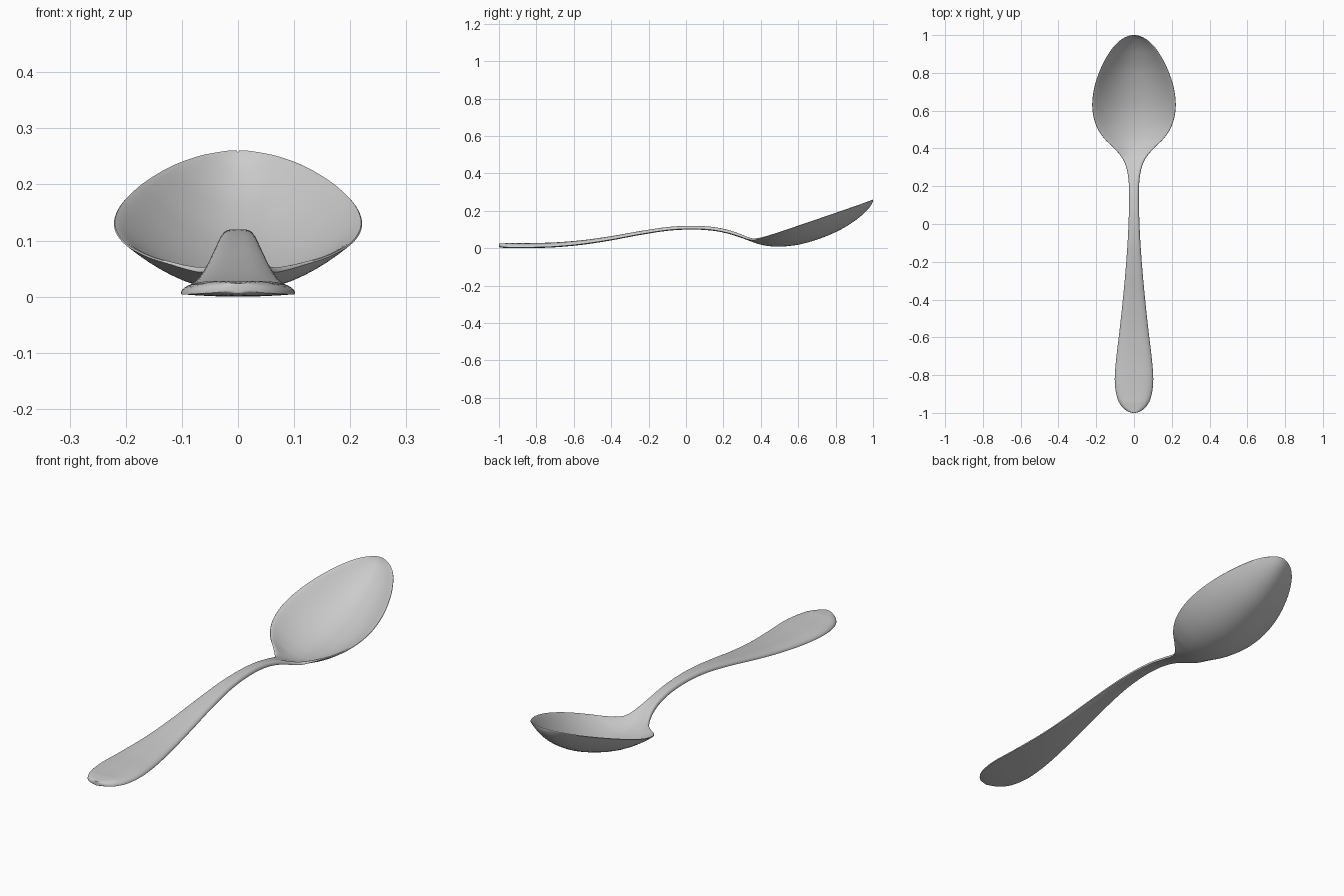
import bpy, bmesh, math

if "Cube" in bpy.data.objects:
    bpy.data.objects.remove(bpy.data.objects["Cube"])

# stations along the spoon: y, half width, centre underside z
KEYS = [
    (-1.00, 0.003, 0.006), (-0.985, 0.045, 0.003), (-0.95, 0.076, 0.001),
    (-0.90, 0.094, 0.000), (-0.82, 0.102, 0.001), (-0.70, 0.093, 0.005),
    (-0.55, 0.075, 0.019), (-0.40, 0.059, 0.042), (-0.25, 0.045, 0.070),
    (-0.10, 0.034, 0.093), (0.03, 0.028, 0.100), (0.14, 0.026, 0.094),
    (0.22, 0.028, 0.079), (0.28, 0.036, 0.061), (0.33, 0.052, 0.043),
    (0.37, 0.078, 0.028), (0.41, 0.115, 0.017), (0.46, 0.164, 0.010),
    (0.53, 0.204, 0.010), (0.62, 0.221, 0.023), (0.72, 0.211, 0.053),
    (0.82, 0.178, 0.096), (0.90, 0.136, 0.145), (0.95, 0.098, 0.185),
    (0.985, 0.054, 0.223), (1.00, 0.003, 0.252),
]
STEPS, HALF = 6, 24


def spline(a, b, c, d, t):
    return tuple(0.5 * (2 * q + (r - p) * t + (2 * p - 5 * q + 4 * r - s) * t * t
                        + (3 * q - p - 3 * r + s) * t ** 3)
                 for p, q, r, s in zip(a, b, c, d))


def ramp(a, b, v):
    t = min(1, max(0, (v - a) / (b - a)))
    return t * t * (3 - 2 * t)


def mirrored(key):
    # ghost station beyond a tip, so the outline closes round
    return (key[0], -key[1], key[2])


def section(y, w, zb):
    bowl = ramp(0.2, 0.45, y)
    # the rim follows a straight sloping line and fades into the handle
    d = 0.343 * y - 0.087 - zb
    rise = max(0.004, 0.5 * (d + math.hypot(d, 0.03 * (1 - y))))
    # thin crisp-edged bowl, thicker domed handle
    thick = 0.02 - 0.01 * bowl + 0.007 * ramp(-0.1, -0.85, y)
    if abs(y) > 0.9:
        thick *= min(1, 0.6 + 5 * abs(w))
    k = 3 + 13 * bowl
    ring = []
    for j in range(2 * HALF):
        s = math.cos(math.pi * j / HALF)
        z = zb + rise * s * s
        if j < HALF:
            z += thick * math.sqrt(max(0, 1 - abs(s) ** k))
        ring.append((w * s, y, z))
    return ring


# interpolate stations
pts = [mirrored(KEYS[1])] + KEYS + [mirrored(KEYS[-2])]
stations = []
for i in range(1, len(pts) - 2):
    stations += [spline(*pts[i - 1:i + 3], j / STEPS) for j in range(STEPS)]
stations.append(KEYS[-1])

# loft the spoon
bm = bmesh.new()
rings = [[bm.verts.new(p) for p in section(*s)] for s in stations]
n = 2 * HALF
for r0, r1 in zip(rings, rings[1:]):
    for j in range(n):
        bm.faces.new((r0[j], r0[(j + 1) % n], r1[(j + 1) % n], r1[j]))
bm.faces.new(rings[0])
bm.faces.new(rings[-1])
bmesh.ops.recalc_face_normals(bm, faces=bm.faces)
mesh = bpy.data.meshes.new("spoon")
bm.to_mesh(mesh)
bm.free()
spoon = bpy.data.objects.new("spoon", mesh)
bpy.context.collection.objects.link(spoon)
bpy.context.view_layer.objects.active = spoon
spoon.select_set(True)
bpy.ops.object.shade_smooth_by_angle(angle=math.radians(50))
